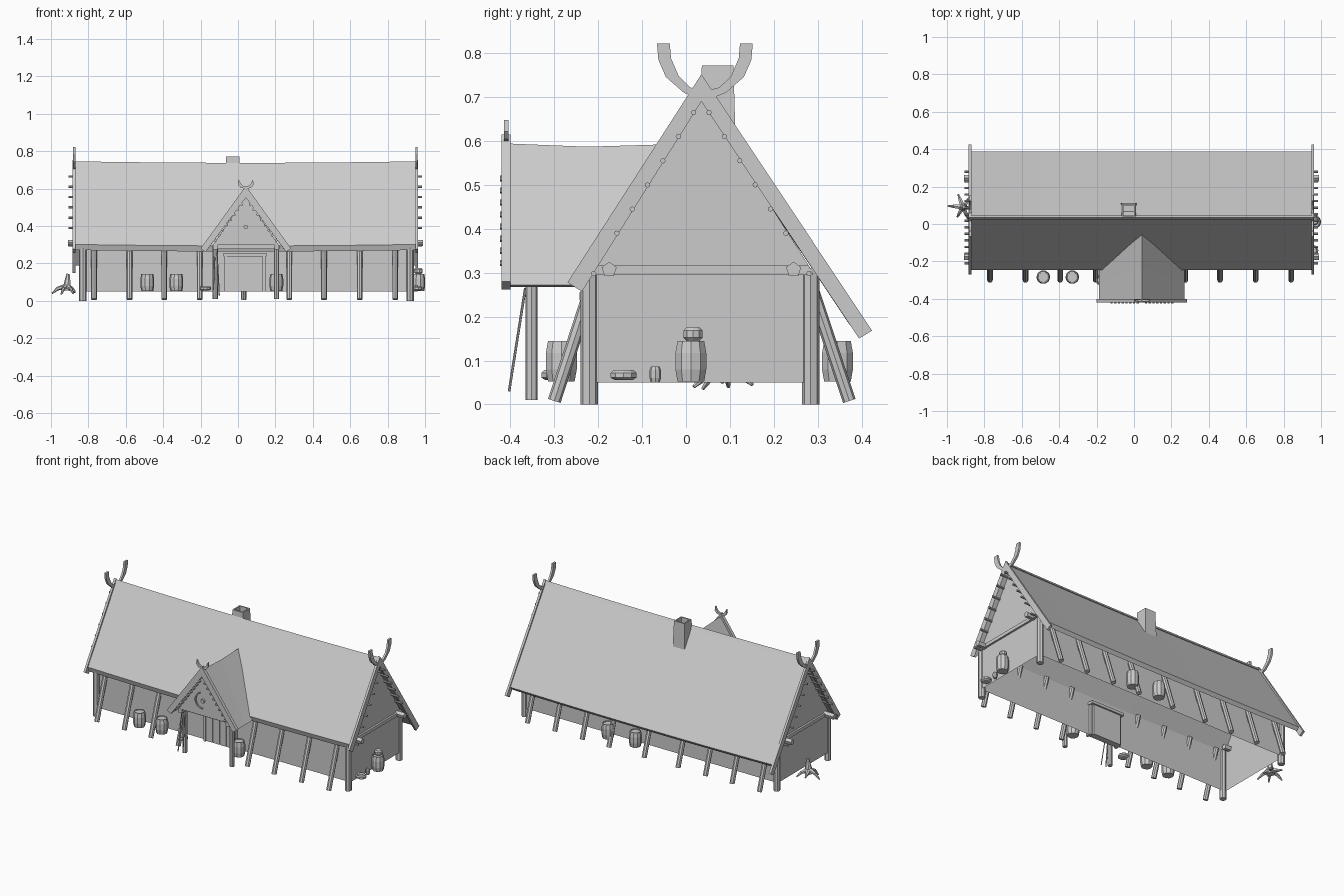
import bpy, bmesh, math
from mathutils import Vector

if "Cube" in bpy.data.objects:
    bpy.data.objects.remove(bpy.data.objects["Cube"])

def finish(name, bm):
    bmesh.ops.recalc_face_normals(bm, faces=bm.faces[:])
    me = bpy.data.meshes.new(name)
    bm.to_mesh(me)
    bm.free()
    ob = bpy.data.objects.new(name, me)
    bpy.context.collection.objects.link(ob)
    return ob

def box(name, x0, x1, y0, y1, z0, z1):
    return prism(name, [(y0, z0), (y1, z0), (y1, z1), (y0, z1)], [x0, x1])

def prism(name, poly, stations, axis='X', sag=0.0):
    """Sweep a closed profile (yz or xz) along an axis, optionally sagging mid-way."""
    bm = bmesh.new()
    rings = []
    a, b = stations[0], stations[-1]
    for s in stations:
        t = (s - a) / (b - a)
        d = sag * 4 * t * (1 - t)
        rings.append([bm.verts.new((s, u, v - d) if axis == 'X' else (u, s, v - d)) for u, v in poly])
    n = len(poly)
    for r, q in zip(rings, rings[1:]):
        for i in range(n):
            bm.faces.new((r[i], r[(i + 1) % n], q[(i + 1) % n], q[i]))
    bm.faces.new(rings[0])
    bm.faces.new(rings[-1])
    return finish(name, bm)

def rod(name, p, q, r, r2=None, sides=8):
    p, q = Vector(p), Vector(q)
    m = (q - p).to_track_quat('Z', 'Y').to_matrix().to_4x4()
    m.translation = (p + q) / 2
    bm = bmesh.new()
    bmesh.ops.create_cone(bm, cap_ends=True, segments=sides, radius1=r,
                          radius2=r if r2 is None else r2, depth=(q - p).length, matrix=m)
    return finish(name, bm)

def lathe(name, x, y, profile, sides=10):
    bm = bmesh.new()
    rings = [[bm.verts.new((x + r * math.cos(2 * math.pi * i / sides),
                            y + r * math.sin(2 * math.pi * i / sides), z)) for i in range(sides)]
             for r, z in profile]
    for a, b in zip(rings, rings[1:]):
        for i in range(sides):
            j = (i + 1) % sides
            bm.faces.new((a[i], a[j], b[j], b[i]))
    bm.faces.new(rings[0])
    bm.faces.new(rings[-1])
    return finish(name, bm)

def barrel(name, x, y, z=0.052, r=0.037, h=0.093):
    lathe(name, x, y, [(r * .86, z), (r, z + h * .3), (r, z + h * .7), (r * .86, z + h),
                       (r * .76, z + h), (r * .74, z + h * .94)])

# Walls: open-bottomed shell with pointed gable ends
YC = 0.035
bm = bmesh.new()
section = [(-0.215, 0.05), (-0.215, 0.30), (YC, 0.70), (0.29, 0.30), (0.29, 0.05)]
ends = [[bm.verts.new((x, y, z)) for y, z in section] for x in (-0.84, 0.93)]
for e in ends:
    bm.faces.new(e)
for i, j in ((0, 1), (3, 4)):
    bm.faces.new((ends[0][i], ends[0][j], ends[1][j], ends[1][i]))
finish("walls", bm)

# Main roof, with the back eave lower than the front
xs = [-0.87 + 1.82 * i / 10 for i in range(11)]
prism("main_roof", [(YC, 0.735), (-0.245, 0.302), (-0.235, 0.272), (YC, 0.695),
                    (0.372, 0.19), (0.388, 0.21)], xs, sag=0.008)
prism("ridge_cap", [(YC, 0.746), (0.024, 0.728), (0.046, 0.728)], xs, sag=0.008)

# Gable ends: barge boards, horns, pegs, tie beam and log ends
horn = [(-0.066, 0.822), (-0.063, 0.785), (-0.046, 0.746), (-0.005, 0.71), (0.04, 0.692),
        (0.04, 0.715), (0.01, 0.722), (-0.016, 0.747), (-0.034, 0.788), (-0.037, 0.822)]
for side, xb, xw, s in (("left", -0.87, -0.84, -1), ("right", 0.948, 0.93, 1)):
    prism(side + "_barge_boards", [(YC, 0.752), (-0.27, 0.278), (-0.237, 0.257), (YC, 0.69),
                                   (0.394, 0.15), (0.424, 0.168)], [xb, xb + s * 0.014])
    prism(side + "_horn_front", horn, [xb, xb + s * 0.012])
    prism(side + "_horn_back", [(0.086 - y, z) for y, z in horn], [xb, xb + s * 0.012])
    for k in range(8):
        dy, z = (0.0175 + 0.035 * k, 0.665 - 0.055 * k) if k < 7 else (0.245, 0.298)
        if k == 6:
            continue
        for m in (-1, 1):
            rod(side + "_peg", (xw, YC + m * dy, z), (xb + s * 0.035, YC + m * dy, z), 0.006)
    prism(side + "_tie_beam", [(-0.215, 0.295), (0.29, 0.295), (0.28, 0.316), (-0.2, 0.316)],
          [xw, xw + s * 0.012])
    for y in (-0.175, 0.245):
        rod(side + "_log_end", (xw - s * 0.04, y, 0.307), (xb + s * 0.04, y, 0.307), 0.018, sides=5)

# Corner posts
for x in (-0.83, 0.92):
    for y in (-0.22, 0.284):
        rod("corner_post", (x, y, 0), (x, y, 0.31), 0.02)

# Leaning wall props on both long sides
for x in (-0.77, -0.58, -0.395, -0.205, 0.03, 0.275, 0.46, 0.65, 0.84):
    if x != 0.03:
        rod("front_prop", (x, -0.30, 0.008), (x, -0.205, 0.30), 0.015)
    rod("back_prop", (x, 0.372, 0.008), (x, 0.275, 0.30), 0.015)

# Chimney: hollow, slightly tapered shaft
bm = bmesh.new()
def square(h, z, w=0):
    return [bm.verts.new((-0.028 + sx * h, 0.072 + sy * h, z)) for sx, sy in ((-1, -1), (1, -1), (1, 1), (-1, 1))]
levels = [square(0.041, 0.60), square(0.036, 0.772), square(0.028, 0.772), square(0.028, 0.68)]
for a, b in zip(levels, levels[1:]):
    for i in range(4):
        bm.faces.new((a[i], a[(i + 1) % 4], b[(i + 1) % 4], b[i]))
bm.faces.new(levels[-1])
finish("chimney", bm)

# Porch roof: two panels mitred into the main roof
PX = 0.042
for m in (-1, 1):
    bm = bmesh.new()
    corners = [(0, -0.40, 0.594), (0, -0.225, 0.587), (0, -0.058, 0.592),
               (0.228, -0.243, 0.272), (0.228, -0.32, 0.272), (0.228, -0.40, 0.272)]
    top = [bm.verts.new((PX + m * x, y, z)) for x, y, z in corners]
    low = [bm.verts.new((PX + m * x * 0.92, y, z - (0.035 if x == 0 else 0.004))) for x, y, z in corners]
    for i in range(6):
        j = (i + 1) % 6
        bm.faces.new((top[i], top[j], low[j], low[i]))
    for f in (top, low):
        bm.faces.new((f[0], f[1], f[4], f[5]))
        bm.faces.new((f[1], f[2], f[3], f[4]))
    finish("porch_roof_panel", bm)
prism("porch_barge_boards", [(PX, 0.615), (PX - 0.242, 0.28), (PX - 0.215, 0.262), (PX, 0.552),
                             (PX + 0.215, 0.262), (PX + 0.242, 0.28)], [-0.42, -0.40], 'Y')
prism("porch_gable", [(PX - 0.175, 0.30), (PX + 0.175, 0.30), (PX, 0.56)], [-0.402, -0.388], 'Y')
porch_horn = [(0.0, 0.598), (0.028, 0.605), (0.042, 0.622), (0.038, 0.648),
              (0.028, 0.628), (0.016, 0.616), (0.0, 0.612)]
for m in (-1, 1):
    prism("porch_horn", [(PX + m * x, z) for x, z in porch_horn], [-0.415, -0.404], 'Y')
    for k in range(8):
        x, z = PX + m * (0.022 + 0.02 * k), 0.515 - 0.0275 * k
        rod("porch_peg", (x, -0.395, z), (x, -0.424, z), 0.007, sides=6)

# Carved crescent and boss on the porch gable
arc = [math.radians(110 + 20 * i) for i in range(9)]
crescent = [(PX - 0.005 + 0.052 * math.cos(a), 0.395 + 0.052 * math.sin(a)) for a in arc]
crescent += [(PX - 0.005 + 0.045 * math.cos(a), 0.395 + 0.045 * math.sin(a)) for a in reversed(arc)]
prism("crescent_carving", crescent, [-0.41, -0.40], 'Y')
rod("carved_boss", (PX, -0.40, 0.395), (PX, -0.414, 0.395), 0.012)

# Porch frame: posts, cross beam and side beams
for x in (-0.122, 0.206):
    rod("porch_post", (x, -0.352, 0.01), (x, -0.352, 0.30), 0.014)
    box("porch_side_beam", x - 0.012, x + 0.012, -0.40, -0.215, 0.276, 0.298)
box("porch_cross_beam", -0.135, 0.222, -0.365, -0.34, 0.278, 0.30)

# Door with frame and planks, showing through to the inside
box("door_back", -0.06, 0.13, -0.225, -0.19, 0.05, 0.24)
for i in range(4):
    box("door_plank", -0.058 + 0.047 * i, -0.014 + 0.047 * i, -0.232, -0.22, 0.052, 0.238)
for x in (-0.072, 0.132):
    box("door_jamb", x, x + 0.014, -0.24, -0.2, 0.05, 0.25)
box("door_lintel", -0.078, 0.152, -0.242, -0.18, 0.238, 0.255)

# Spears leaning on the porch post
for x, lean in ((-0.134, 0.0), (-0.122, -0.012), (-0.112, 0.012)):
    rod("spear", (x + lean, -0.403, 0.03), (x, -0.366, 0.265), 0.003, sides=6)

# Barrels, stacked tub, bowls and cup
for x, y in ((-0.485, -0.284), (-0.33, -0.284), (0.205, -0.284), (0.30, 0.345), (0.11, 0.345)):
    barrel("barrel", x, y)
barrel("side_barrel", 0.964, 0.011)
lathe("small_tub", 0.964, 0.016, [(0.016, 0.145), (0.023, 0.152), (0.023, 0.168), (0.017, 0.175)])
for x, y in ((0.955, -0.142), (-0.175, -0.30)):
    lathe("bowl", x, y, [(0.022, 0.056), (0.031, 0.061), (0.031, 0.072), (0.024, 0.078), (0.02, 0.068)])
lathe("cup", 0.95, -0.07, [(0.010, 0.05), (0.013, 0.06), (0.013, 0.078), (0.010, 0.086)], 8)

# Tree stump with spreading roots by the left gable
rod("stump", (-0.915, 0.09, 0.055), (-0.908, 0.09, 0.145), 0.026, 0.009, 7)
for ang, length, z in ((175, 0.08, 0.04), (110, 0.075, 0.06), (55, 0.075, 0.045),
                       (-10, 0.045, 0.05), (-65, 0.08, 0.04), (-120, 0.06, 0.035)):
    c, s = math.cos(math.radians(ang)), math.sin(math.radians(ang))
    knee = (-0.915 + c * length * .6, 0.09 + s * length * .6, 0.066)
    rod("root", (-0.915, 0.09, 0.08), knee, 0.015, 0.01, 6)
    rod("root_tip", knee, (-0.915 + c * length, 0.09 + s * length, z), 0.01, 0.004, 6)
